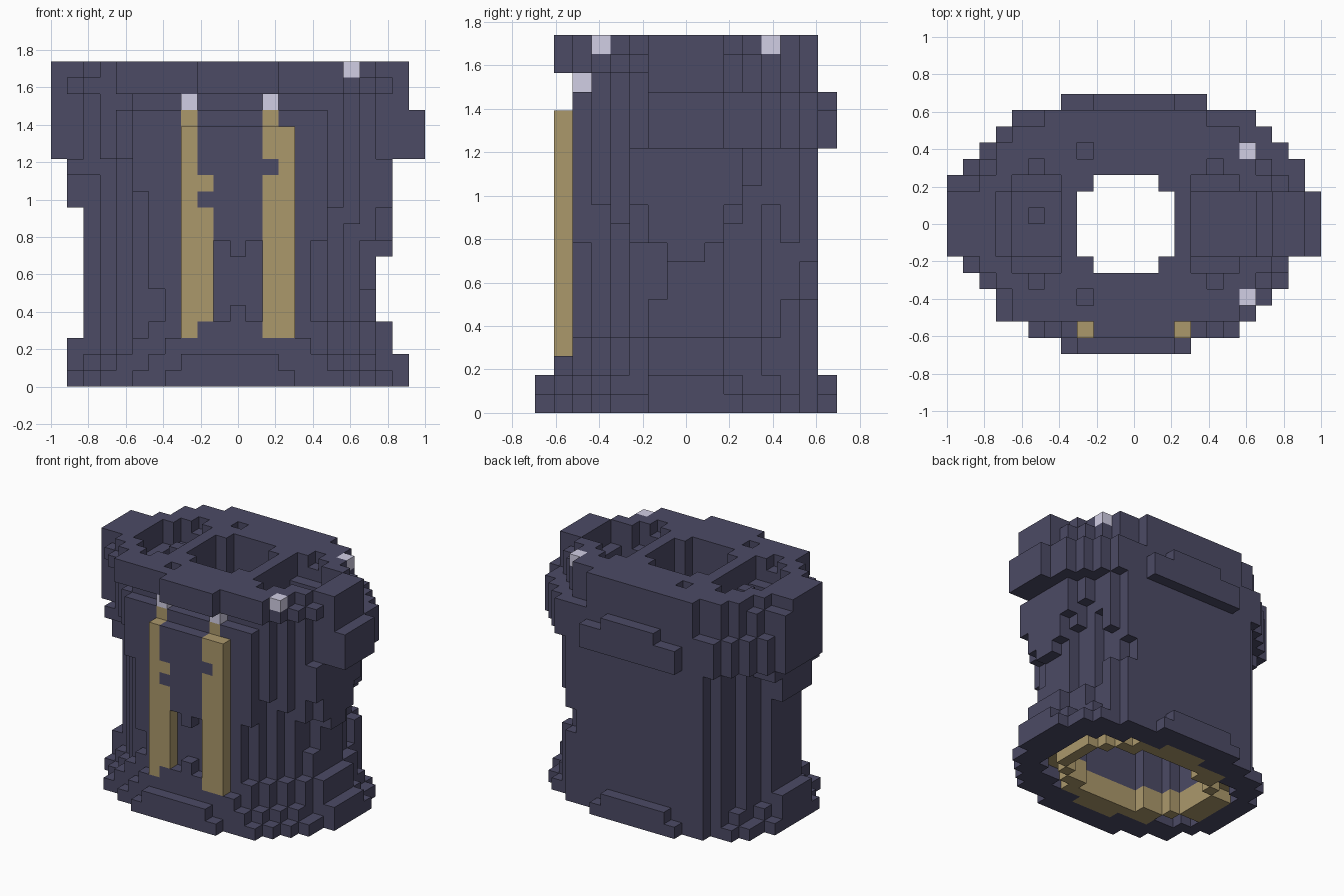
import bpy, bmesh
from mathutils import Vector

if "Cube" in bpy.data.objects:
    bpy.data.objects.remove(bpy.data.objects["Cube"])

S = 2 / 23                 # block size
NX, NY, NZ = 23, 16, 20


def material(name, rgb):
    m = bpy.data.materials.new(name)
    m.diffuse_color = (*rgb, 1)
    m.use_nodes = True
    m.node_tree.nodes["Principled BSDF"].inputs["Base Color"].default_value = m.diffuse_color
    return m


SLATE = material("slate", (0.072, 0.069, 0.130))
GOLD = material("dull_gold", (0.41, 0.315, 0.148))
SILVER = material("pale_silver", (0.64, 0.62, 0.78))

# Row spans (start, end) in blocks from front to back for each outline
BASE = dict(enumerate([(7, 15), (5, 18), (3, 19), (3, 20), (2, 21), (1, 21)]
                      + [(1, 22)] * 5
                      + [(2, 21), (2, 21), (3, 20), (5, 18), (7, 15)]))
BODY = dict(enumerate([(6, 17), (5, 18), (4, 19), (3, 20)] + [(2, 21)] * 4
                      + [(3, 20), (3, 20), (4, 19), (4, 19), (5, 18)], 2))
WAIST = dict(enumerate([(7, 16), (5, 17), (4, 18), (3, 19), (2, 19)]
                       + [(2, 20)] * 3
                       + [(3, 19), (3, 19), (4, 18), (4, 18), (5, 17)], 2))
SHOULDER = dict(enumerate([(5, 17), (4, 18), (3, 19), (2, 20)] + [(0, 23)] * 4
                          + [(0, 22), (1, 22), (2, 21), (3, 20), (4, 19)], 2))
RIM = dict(enumerate([(9, 14), (4, 18), (4, 19), (2, 20), (1, 21)]
                     + [(0, 22)] * 4
                     + [(1, 21), (2, 20), (3, 19), (4, 18), (6, 16)], 1))
# Height at which each row widens from waist to chest on the right
WIDEN = {2: 9, 3: 11, 4: 10, 5: 9, 6: 9, 7: 8, 8: 8, 9: 9,
         10: 10, 11: 12, 12: 11, 13: 9, 14: 8}


def layer(rows, k, shrink=0):
    return {(i, j, k) for j, (a, b) in rows.items()
            for i in range(a + shrink, b - shrink)}


def box(i0, i1, j0, j1, k0, k1):
    return {(i, j, k) for i in range(i0, i1)
            for j in range(j0, j1) for k in range(k0, k1)}


def oval(rx, ry, k0, k1):
    return {(i, j, k) for (i, j, k) in box(0, NX, 0, NY, k0, k1)
            if ((i - 10.5) / rx) ** 2 + ((j - 7.5) / ry) ** 2 < 1}


# Flared, stepped foot
shell = layer(BASE, 0)
shell |= layer(BODY, 1) | layer(BASE, 1, 1) | box(1, 22, 6, 10, 1, 2)
shell |= layer(BODY, 2) | box(1, 21, 6, 10, 2, 3)
shell |= {c for c in layer(BASE, 2, 2) if 0 < c[1] < 15}
# Waist and chest, growing outwards to the shoulders
shell |= layer(BODY, 3)
for k in range(4, 14):
    rows = {}
    for j in BODY:
        wide = k >= WIDEN[j] or (k < 6 and j in (13, 14))
        rows[j] = (BODY[j][0], (BODY if wide else WAIST)[j][1])
    rows[2] = (7 if k < 6 else 6 if k < 12 else 5, rows[2][1])
    shell |= layer(rows, k)
shell |= box(19, 20, 6, 7, 4, 6)
shell |= box(20, 21, 5, 11, 11, 14)
shell |= box(1, 2, 6, 10, 11, 14) | box(1, 3, 5, 11, 13, 14)
# Shoulders and back plate
for k in range(14, 17):
    shell |= layer(SHOULDER, k)
shell |= box(7, 16, 15, 16, 14, 16) | box(9, 14, 15, 16, 16, 17)
# Collar, with its corners stepped down and its underside stepped in
for k in range(17, 20):
    shell |= layer(RIM, k)
shell |= box(0, 1, 10, 11, 17, 19)
shell -= box(0, NX, 0, 3, 17, 18)
for j in (3, 4, 5):
    a, b = RIM[j]
    shell -= {(a, j, 17), (b - 1, j, 17)}
for j in (4, 5, 10, 11):
    a, b = RIM[j]
    shell -= {(a, j, 19), (b - 1, j, 19)}
# Front plate with a recess low in the middle
shell |= box(8, 15, 1, 2, 3, 16)
shell -= box(10, 13, 1, 2, 4, 9) - {(11, 1, 8), (11, 1, 4)}

# Hollow inside and neck opening
shell -= oval(6, 4, 0, 16)
shell -= box(8, 14, 6, 10, 16, NZ) | box(9, 13, 5, 11, 16, NZ)
# Stepped pockets on both sides of the neck, and small pits
shell -= box(3, 7, 6, 10, 18, NZ) | box(4, 7, 5, 11, 18, NZ)
shell -= box(4, 7, 6, 10, 17, NZ) | box(5, 6, 4, 12, 19, NZ)
shell -= box(15, 20, 6, 10, 18, NZ) | box(15, 18, 5, 11, 18, NZ)
shell -= box(15, 19, 6, 10, 17, NZ) | box(16, 17, 4, 12, 19, NZ)
for j in (3, 12):
    shell -= box(8, 9, j, j + 1, 18, NZ)
shell |= box(5, 6, 8, 9, 17, 19)

# Straps on the front plate
straps = box(8, 9, 1, 2, 3, 16) | box(9, 10, 1, 2, 4, 13)
straps |= box(13, 15, 1, 2, 3, 16)
straps -= {(9, 1, 11), (13, 1, 13)}
straps |= {(8, 2, 16), (13, 2, 16)}

# Studs above the straps and on the right of the collar
studs = {(8, 2, 17), (13, 2, 17), (18, 3, 19), (18, 12, 19)}

# Lining ring flush with the underside, with a gap around its right end
lining = (oval(8.5, 5.7, 0, 2) & shell) - straps
gaps = {c for c in oval(8.5, 5.7, 0, 1) - oval(7.5, 5, 0, 1)
        if c[0] > 14 or (c[0] < 6 and not 5 < c[1] < 10)}
shell -= gaps
lining -= gaps
shell -= straps | studs | lining
solid = shell | straps | studs | lining

DIRS = [Vector(d) for d in ((1, 0, 0), (-1, 0, 0), (0, 1, 0),
                            (0, -1, 0), (0, 0, 1), (0, 0, -1))]


def build(name, cells, mat):
    """Make the outer faces of a set of blocks."""
    bm = bmesh.new()
    verts = {}

    def vert(p):
        key = tuple(round(v) for v in p)
        if key not in verts:
            verts[key] = bm.verts.new((key[0] * S - 1,
                                       (key[1] - NY / 2) * S, key[2] * S))
        return verts[key]

    for c in sorted(cells):
        for n in DIRS:
            if tuple(int(c[a] + n[a]) for a in range(3)) in solid:
                continue
            u = Vector((abs(n.y), abs(n.z), abs(n.x)))
            v = n.cross(u)
            mid = Vector(c) + Vector((.5, .5, .5)) + n / 2
            bm.faces.new([vert(mid + (u * a + v * b) / 2) for a, b in
                          ((-1, -1), (1, -1), (1, 1), (-1, 1))])
    me = bpy.data.meshes.new(name)
    bm.to_mesh(me)
    bm.free()
    me.materials.append(mat)
    bpy.context.collection.objects.link(bpy.data.objects.new(name, me))


build("armour_shell", shell, SLATE)
build("front_straps", straps, GOLD)
build("studs", studs, SILVER)
build("foot_lining", lining, GOLD)
